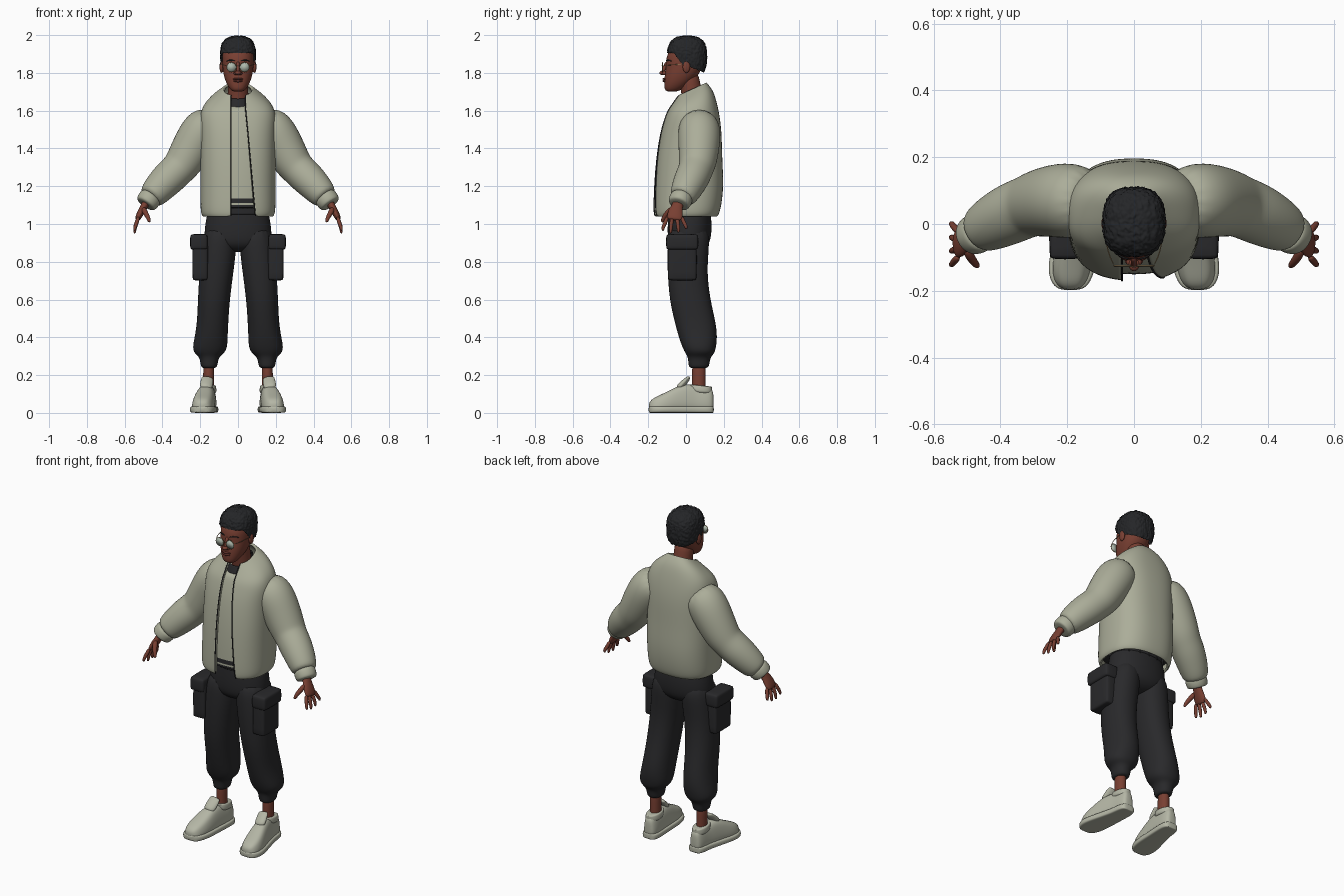
import bpy
import bmesh
from math import sin, cos, pi, acos, copysign
from mathutils import Vector, noise

default_cube = bpy.data.objects.get("Cube")
if default_cube:
    bpy.data.objects.remove(default_cube, do_unlink=True)


def material(name, red, green, blue):
    mat = bpy.data.materials.new(name)
    mat.use_nodes = True
    mat.diffuse_color = (red, green, blue, 1)
    shader = mat.node_tree.nodes["Principled BSDF"]
    shader.inputs["Base Color"].default_value = (red, green, blue, 1)
    shader.inputs["Roughness"].default_value = 0.8
    return mat


CLOTH = material("sage cloth", 0.41, 0.42, 0.32)
SHOE = material("pale shoe", 0.46, 0.47, 0.38)
BLACK = material("black fabric", 0.022, 0.022, 0.024)
HAIR = material("black hair", 0.018, 0.019, 0.021)
SKIN = material("brown skin", 0.19, 0.05, 0.032)
LIPS = material("dark lips", 0.13, 0.033, 0.025)
LENS = material("pale lens", 0.42, 0.48, 0.41)
METAL = material("gold wire", 0.35, 0.24, 0.12)


def finish(name, bm, mats, mirror=False, levels=2, thickness=0.0):
    """Turn a bmesh into a smooth object with the usual modifiers."""
    for face in bm.faces:
        face.smooth = True
    mesh = bpy.data.meshes.new(name)
    bm.to_mesh(mesh)
    bm.free()
    obj = bpy.data.objects.new(name, mesh)
    bpy.context.scene.collection.objects.link(obj)
    for mat in mats:
        mesh.materials.append(mat)
    if mirror:
        obj.modifiers.new("Mirror", "MIRROR").use_mirror_merge = False
    if levels:
        sub = obj.modifiers.new("Subdivision", "SUBSURF")
        sub.levels = sub.render_levels = levels
    if thickness:
        solid = obj.modifiers.new("Thickness", "SOLIDIFY")
        solid.thickness = thickness
        solid.offset = -1
    return obj


def loft(name, rings, mat, closed=True, caps=True, rule=None, extra=(), **options):
    """Skin a list of point rings; rule picks a material from the face centre."""
    bm = bmesh.new()
    rows = [[bm.verts.new(p) for p in ring] for ring in rings]
    count = len(rows[0])
    for low, high in zip(rows, rows[1:]):
        for j in range(count if closed else count - 1):
            k = (j + 1) % count
            bm.faces.new((low[j], low[k], high[k], high[j]))
    if closed and caps:
        bm.faces.new(rows[0])
        bm.faces.new(rows[-1])
    if closed:
        bmesh.ops.recalc_face_normals(bm, faces=bm.faces)
    if rule:
        for face in bm.faces:
            face.material_index = rule(face.calc_center_median())
    return finish(name, bm, (mat, *extra), **options)


def power(value, p):
    return copysign(abs(value) ** p, value)


def flat_ring(z, front, back, rx, cx=0, tilt=0, p=0.9, start=0, end=2 * pi, n=16):
    """Horizontal rounded ring; tilt raises the back."""
    whole = end - start > 6.28
    ry, cy = (back - front) / 2, (back + front) / 2
    points = []
    for i in range(n):
        a = start + (end - start) * i / (n if whole else n - 1)
        dy = ry * power(sin(a), p)
        points.append((cx + rx * power(cos(a), p), cy + dy, z + tilt * dy))
    return points


def upright_ring(y, cx, rx, low, high, p=0.65, taper=0.0, n=16):
    """Ring facing front, narrowing toward its top."""
    points = []
    for i in range(n):
        a = 2 * pi * i / n
        up = (power(sin(a), p) + 1) / 2
        points.append((cx + rx * power(cos(a), p) * (1 - taper * up), y, low + (high - low) * up))
    return points


def tube(name, path, mat, n=10, **options):
    """Path of (x, y, z, radius) or (x, y, z, side radius, other radius)."""
    spots = [Vector(p[:3]) for p in path]
    rings = []
    for i, p in enumerate(path):
        d = (spots[min(i + 1, len(path) - 1)] - spots[max(i - 1, 0)]).normalized()
        ref = Vector((0, 0, 1)) if abs(d.y) > 0.8 else Vector((0, 1, 0))
        side = (ref - d * ref.dot(d)).normalized()
        other = d.cross(side)
        rings.append([spots[i] + side * p[3] * cos(2 * pi * k / n) + other * p[-1] * sin(2 * pi * k / n)
                      for k in range(n)])
    return loft(name, rings, mat, **options)


def ball(name, centre, size, mat, mirror=False):
    bm = bmesh.new()
    bmesh.ops.create_icosphere(bm, subdivisions=3, radius=1)
    for v in bm.verts:
        v.co = Vector(centre) + v.co * Vector(size)
    return finish(name, bm, (mat,), mirror, levels=0)


def pad(name, centre, size, mat):
    """Soft mirrored box."""
    bm = bmesh.new()
    bmesh.ops.create_cube(bm, size=1)
    for v in bm.verts:
        v.co = Vector(centre) + v.co * Vector(size)
    bmesh.ops.bevel(bm, geom=bm.edges, offset=0.016, segments=2, affect="EDGES", profile=0.5)
    return finish(name, bm, (mat,), True, levels=1)


# Jacket body: height, front, back, half width, tilt
BODY = [(1.04, -.163, .165, .186, 0), (1.055, -.17, .178, .198, 0), (1.12, -.17, .192, .2, 0),
        (1.22, -.166, .2, .2, 0), (1.35, -.156, .192, .2, 0), (1.48, -.136, .19, .2, 0),
        (1.56, -.114, .18, .204, .05), (1.62, -.097, .165, .192, .15), (1.67, -.07, .146, .146, .3),
        (1.70, -.052, .122, .1, .4), (1.715, -.042, .108, .076, .45)]
jacket = []
for z, front, back, rx, tilt in BODY:
    left = 0.04 + max(0, 1.62 - z) * 0.09
    start = -acos((left / rx) ** 1.25)
    end = pi + acos((0.036 / rx) ** 1.25)
    jacket.append(flat_ring(z, front, back, rx, tilt=tilt, p=0.8, start=start, end=end, n=29))
loft("jacket_body", jacket, CLOTH, closed=False, thickness=0.014)
for name, index in (("left_zip_edge", 0), ("right_zip_edge", -1)):
    tube(name, [(*ring[index], 0.0035) for ring in jacket], BLACK, n=6, levels=1)

# Jacket sleeves and cuffs
tube("sleeves", [(.12, .07, 1.56, .085), (.182, .07, 1.51, .117), (.235, .07, 1.42, .112),
                 (.288, .062, 1.325, .102), (.318, .052, 1.29, .093), (.36, .035, 1.25, .094),
                 (.41, .01, 1.20, .087), (.45, -.012, 1.155, .076), (.468, -.025, 1.135, .062)],
     CLOTH, n=16, mirror=True)
tube("sleeve_cuffs", [(.455, -.02, 1.15, .055), (.465, -.024, 1.138, .064), (.488, -.038, 1.108, .06),
                      (.492, -.04, 1.102, .048)], CLOTH, n=16, mirror=True)

# Shirt with striped hem, and its dark neckband
shirt = [flat_ring(1.08 + i * 0.01, -.152, .165, .18, p=0.8, n=24) for i in range(5)]
shirt += [flat_ring(z, front + .017, back - .02, rx - .02, tilt=tilt, p=0.8, n=24)
          for z, front, back, rx, tilt in BODY[3:8]]
shirt.append(flat_ring(1.65, -.062, .13, .13, tilt=.25, p=0.8, n=24))
loft("shirt", shirt, CLOTH, extra=(BLACK,),
     rule=lambda c: int(c.z < 1.10 or 1.11 < c.z < 1.12))
loft("shirt_neckband", [flat_ring(1.635, -.064, .118, .08, tilt=.3), flat_ring(1.66, -.056, .112, .068, tilt=.3),
                        flat_ring(1.685, -.045, .105, .06, tilt=.3)], BLACK, caps=False, thickness=0.006)

# Trousers: hips, waistband, legs, cargo pockets
loft("trouser_hips", [flat_ring(1.1, -.09, .12, .15), flat_ring(1.07, -.094, .13, .162),
                      flat_ring(1.0, -.1, .14, .178), flat_ring(.92, -.1, .135, .184),
                      flat_ring(.88, -.085, .115, .16), flat_ring(.85, -.04, .07, .08)], BLACK)
loft("waistband", [flat_ring(z, -.1, .135, .168) for z in (1.045, 1.055, 1.085, 1.095)], BLACK)
for i in range(5):
    x = -0.12 + i * 0.06
    tube("belt_loop", [(x, .131 - x * x * 2, z, .008, .006) for z in (1.04, 1.07, 1.1)], BLACK, n=6, levels=1)
LEG = [(1.0, .092, .08, -.09, .125), (.88, .1, .095, -.1, .125), (.75, .114, .092, -.1, .112),
       (.6, .128, .086, -.09, .13), (.48, .134, .084, -.062, .16), (.4, .142, .089, -.04, .168),
       (.345, .149, .094, -.02, .16), (.315, .152, .08, -.004, .152), (.295, .153, .05, .01, .13),
       (.25, .153, .046, .012, .124), (.235, .153, .036, .02, .115)]
loft("trouser_legs", [flat_ring(z, f, b, rx, cx) for z, cx, rx, f, b in LEG], BLACK, mirror=True)
pad("cargo_pockets", (.2, -.02, .81), (.085, .155, .22), BLACK)
pad("cargo_pocket_flaps", (.207, -.02, .905), (.095, .172, .085), BLACK)

# Ankles and shoes
tube("ankles", [(.155, .068, z, .038, .031) for z in (.08, .15, .2, .28)], SKIN, mirror=True)
SHOES = [(.146, .155, .02, .03, .1), (.138, .155, .038, .012, .128), (.11, .155, .048, .01, .142),
         (.06, .158, .05, .01, .138), (.02, .164, .054, .01, .155), (-.04, .173, .061, .01, .145),
         (-.09, .181, .067, .01, .118), (-.14, .188, .067, .01, .094), (-.18, .19, .052, .012, .075),
         (-.197, .19, .026, .02, .052)]
loft("shoe_uppers", [upright_ring(y, cx, rx, low, top, taper=.3) for y, cx, rx, low, top in SHOES],
     SHOE, mirror=True)
loft("shoe_soles", [upright_ring(y * 1.01, cx, rx + .004, 0, .036, p=0.4) for y, cx, rx, low, top in SHOES],
     SHOE, mirror=True)
tube("shoe_tongues", [(.172, -.045, .125, .02, .036), (.166, -.012, .158, .018, .036),
                      (.162, .012, .184, .012, .033), (.161, .018, .19, .006, .025)], SHOE, mirror=True)
loft("shoe_collars", [flat_ring(z, .012, .14, rx, .156, tilt=-.1) for z, rx in
                      ((.1, .043), (.125, .043), (.142, .04), (.146, .035))], SHOE, mirror=True)

# Hands
tube("palms", [(.478, -.035, 1.13, .03, .024), (.496, -.046, 1.095, .03, .02), (.513, -.056, 1.065, .042, .02),
               (.528, -.06, 1.035, .045, .017), (.534, -.062, 1.02, .038, .012)], SKIN, mirror=True)
for i, finger in enumerate(("index", "middle", "ring", "little")):
    y = -.098 + i * 0.025
    spread = (i - 1.5) * 0.008
    tip = (.962, .948, .952, .972)[i]
    tube(finger + "_fingers", [(.526, y, 1.04, .011), (.537, y + spread, 1.005, .0115),
                               (.546, y + spread * 2, (1.005 + tip) / 2, .01),
                               (.548, y + spread * 2, tip, .007)], SKIN, n=8, mirror=True, levels=1)
tube("thumbs", [(.503, -.07, 1.085, .016), (.49, -.1, 1.06, .015), (.474, -.12, 1.03, .012),
                (.467, -.128, 1.008, .008)], SKIN, n=8, mirror=True)

# Neck and head: height, front, back, half width
tube("neck", [(0, .05, 1.58, .06), (0, .035, 1.66, .056), (0, .022, 1.74, .055), (0, .01, 1.8, .055)], SKIN, n=16)
HEAD = [(1.7, -.1, -.05, .026), (1.712, -.115, -.02, .042), (1.745, -.116, .025, .063),
        (1.79, -.114, .07, .078), (1.83, -.106, .085, .083), (1.865, -.107, .09, .084),
        (1.9, -.1, .09, .084), (1.95, -.07, .08, .07), (1.975, -.03, .05, .04)]
loft("head", [flat_ring(*row, n=20) for row in HEAD], SKIN)
ball("nose_tip", (0, -.12, 1.8), (.017, .021, .012), SKIN)
tube("nose_bridge", [(0, -.1, 1.86, .011), (0, -.113, 1.83, .01), (0, -.124, 1.802, .011)], SKIN, n=8)
ball("nostrils", (.013, -.113, 1.797), (.01, .013, .009), SKIN, mirror=True)
ball("upper_lip", (0, -.112, 1.768), (.027, .012, .006), LIPS)
ball("lower_lip", (0, -.112, 1.757), (.024, .012, .007), LIPS)
ball("ears", (.087, .002, 1.832), (.011, .02, .032), SKIN, mirror=True)
tube("eyebrows", [(.015, -.105, 1.863, .004), (.04, -.098, 1.869, .005), (.064, -.075, 1.862, .003)],
     HAIR, n=6, mirror=True)

# Curly hair cap, trimmed along the hairline
bm = bmesh.new()
bmesh.ops.create_icosphere(bm, subdivisions=6, radius=1)
for v in bm.verts:
    d = v.co / sum(abs(c) ** 2.6 for c in v.co) ** (1 / 2.6)
    curl = 1 + 0.045 * noise.noise(v.co * 9) + 0.025 * noise.noise(v.co * 21)
    v.co = Vector((0, .006, 1.895)) + d * curl * Vector((.093, .104, .101 if d.z > 0 else .14))


def hairline(y):
    blend = min(1, max(0, (y + .065) / .05))
    return 1.905 - blend * .065 - max(0, y) * .4


trim = [f for f in bm.faces if f.calc_center_median().z < hairline(f.calc_center_median().y)]
bmesh.ops.delete(bm, geom=trim, context="FACES")
finish("hair", bm, (HAIR,), levels=0)

# Glasses
tube("lenses", [(.035, -.128, 1.83, .024), (.035, -.122, 1.83, .024)], LENS, n=24, mirror=True, levels=0)
rim = [(.035 + .025 * cos(i * pi / 12), -.125, 1.83 + .025 * sin(i * pi / 12), .002) for i in range(25)]
tube("lens_rims", rim, METAL, n=6, mirror=True, levels=0)
tube("glasses_bridge", [(-.012, -.126, 1.835, .002), (0, -.13, 1.839, .002), (.012, -.126, 1.835, .002)], METAL, n=6)
tube("glasses_arms", [(.059, -.124, 1.838, .002), (.08, -.085, 1.842, .002), (.09, .0, 1.848, .002)],
     METAL, n=6, mirror=True)
